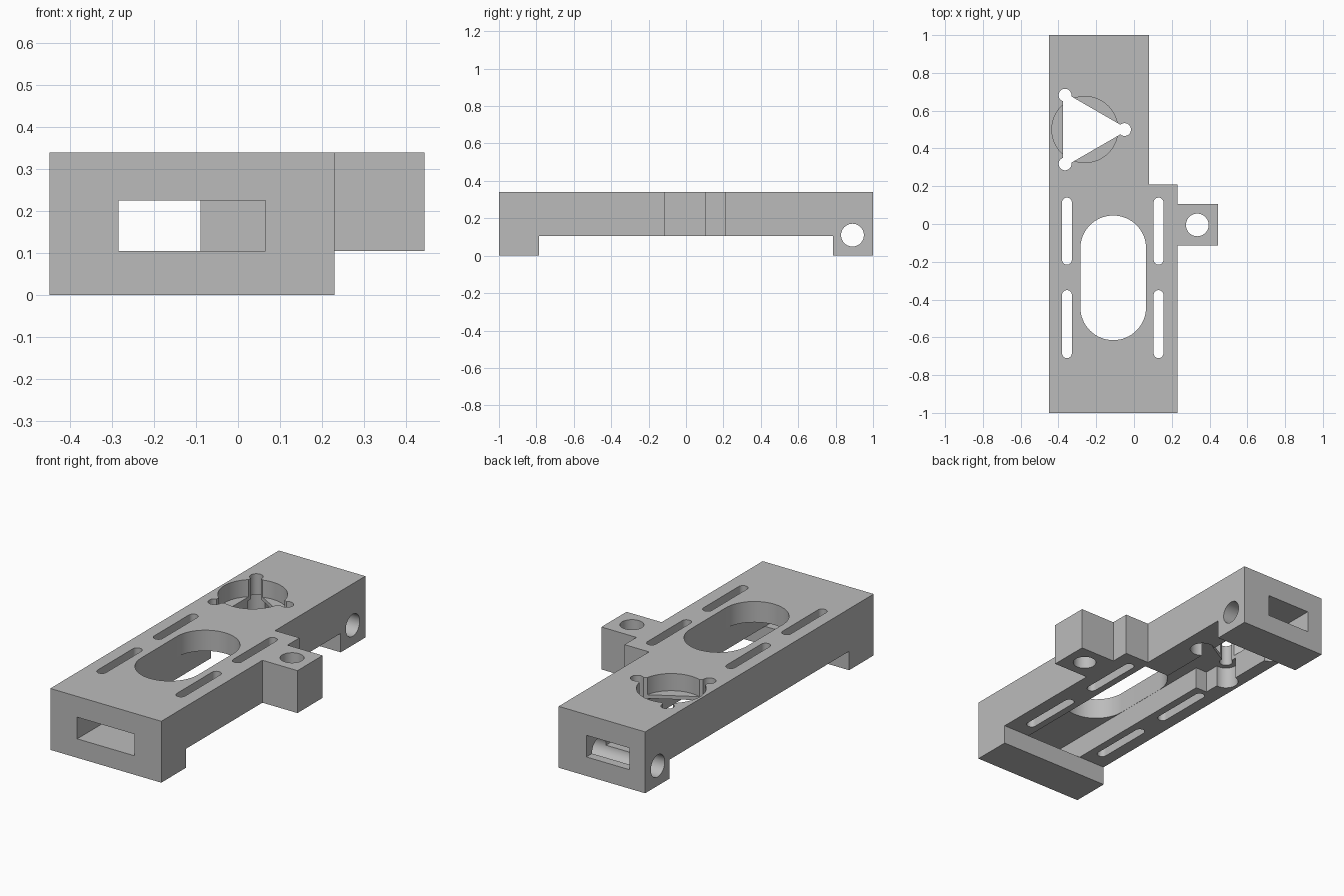
import bpy
import bmesh
from math import cos, sin, pi, radians
from mathutils import Matrix

default = bpy.data.objects.get("Cube")
if default:
    bpy.data.objects.remove(default, do_unlink=True)

TOP, UNDER, CEILING, LEDGE = 0.34, 0.105, 0.225, 0.245
LOW, HIGH = -0.2, 0.6

grey = bpy.data.materials.new("plain_grey")
grey.use_nodes = True
grey.diffuse_color = (0.5, 0.5, 0.5, 1)
grey.node_tree.nodes["Principled BSDF"].inputs["Base Color"].default_value = (0.5, 0.5, 0.5, 1)


def prism(name, outline, z0, z1, turn=None):
    """Extrude a plan outline between two heights, optionally turned."""
    bm = bmesh.new()
    face = bm.faces.new([bm.verts.new((x, y, z0)) for x, y in outline])
    out = bmesh.ops.extrude_face_region(bm, geom=[face])
    verts = [g for g in out["geom"] if isinstance(g, bmesh.types.BMVert)]
    bmesh.ops.translate(bm, verts=verts, vec=(0, 0, z1 - z0))
    if turn:
        bm.transform(turn)
    bmesh.ops.recalc_face_normals(bm, faces=bm.faces)
    mesh = bpy.data.meshes.new(name)
    bm.to_mesh(mesh)
    bm.free()
    mesh.materials.append(grey)
    obj = bpy.data.objects.new(name, mesh)
    bpy.context.collection.objects.link(obj)
    return obj


def rect(x0, x1, y0, y1):
    return [(x0, y0), (x1, y0), (x1, y1), (x0, y1)]


def circle(cx, cy, r, n=48):
    return [(cx + r * cos(2 * pi * i / n), cy + r * sin(2 * pi * i / n)) for i in range(n)]


def slot(cx, y0, y1, r, n=16):
    """Rounded slot running along y."""
    arc = [pi * i / n for i in range(n + 1)]
    return ([(cx + r * cos(a), y1 - r + r * sin(a)) for a in arc]
            + [(cx - r * cos(a), y0 + r - r * sin(a)) for a in arc])


# Solid body with the stepped side and the side tab
body = prism("mounting_body", [(-0.45, -1), (0.23, -1), (0.23, -0.115), (0.445, -0.115),
                               (0.445, 0.105), (0.23, 0.105), (0.23, 0.21), (0.08, 0.21),
                               (0.08, 1), (-0.45, 1)], 0, TOP)
cutters = []


def cut(name, outline, z0=LOW, z1=HIGH, turn=None):
    cutters.append(prism(name, outline, z0, z1, turn))


# Gap between the two feet
cut("underside_gap", rect(-0.7, 0.7, -0.785, 0.785), LOW, UNDER)

# Stepped cable channel running end to end
cut("channel", [(-0.285, -1.2), (0.065, -1.2), (0.065, 0.17), (-0.09, 0.17), (-0.09, 1.2),
                (-0.355, 1.2), (-0.355, 0.17), (-0.285, 0.17)], UNDER, CEILING)

# Large oval opening and four narrow slots
cut("oval_opening", slot(-0.11, -0.615, 0.045, 0.174, 32))
for x in (-0.355, 0.13):
    for y0, y1 in ((-0.71, -0.35), (-0.215, 0.14)):
        cut("narrow_slot", slot(x, y0, y1, 0.026))

# Tab hole and the cross holes through both feet
cut("tab_hole", circle(0.335, -0.005, 0.06))
sideways = Matrix.Rotation(radians(90), 4, "Z") @ Matrix.Rotation(radians(90), 4, "X")
for y in (-0.89, 0.89):
    cut("cross_hole", circle(y, 0.11, 0.061), -0.7, 0.7, sideways)

# Round pocket, triangular opening, corner holes and their counterbores
CX, CY = -0.26, 0.5
cut("round_pocket", circle(CX, CY, 0.175, 64), LEDGE)
cut("triangle_opening", circle(CX, CY, 0.232, 3))
for x, y in circle(CX, CY, 0.21, 3):
    cut("corner_hole", circle(x, y, 0.034, 32))
    cut("counterbore", circle(x, y, 0.064, 32), LOW, CEILING)

# Carve everything out and bake the result
for c in cutters:
    c.hide_render = True
    mod = body.modifiers.new(c.name, "BOOLEAN")
    mod.operation = "DIFFERENCE"
    mod.solver = "EXACT"
    mod.object = c
bpy.context.view_layer.update()
graph = bpy.context.evaluated_depsgraph_get()
carved = bpy.data.meshes.new_from_object(body.evaluated_get(graph))
body.modifiers.clear()
body.data = carved
for c in cutters:
    bpy.data.objects.remove(c, do_unlink=True)

# Smooth round walls, crisp edges
bpy.ops.object.select_all(action="DESELECT")
body.select_set(True)
bpy.context.view_layer.objects.active = body
bpy.ops.object.shade_smooth_by_angle(angle=radians(30))
